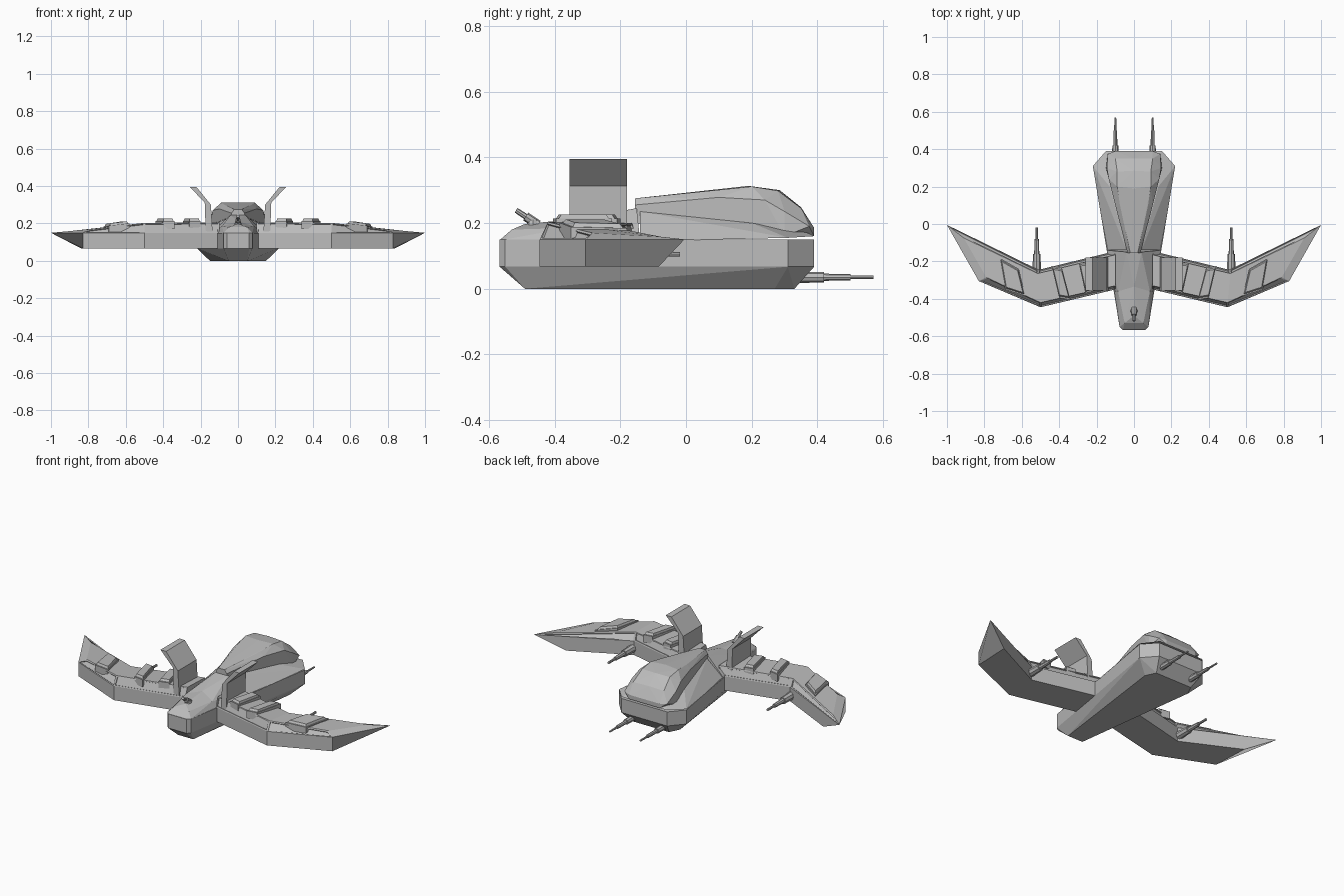
import bpy, bmesh
from mathutils import Vector

if "Cube" in bpy.data.objects:
    bpy.data.objects.remove(bpy.data.objects["Cube"], do_unlink=True)

grey = bpy.data.materials.new("hull grey")
grey.use_nodes = True
grey.diffuse_color = (0.5, 0.5, 0.5, 1)
grey.node_tree.nodes["Principled BSDF"].inputs["Base Color"].default_value = (0.5, 0.5, 0.5, 1)


def finish(name, bm, mirrored=False):
    bmesh.ops.recalc_face_normals(bm, faces=bm.faces)
    mesh = bpy.data.meshes.new(name)
    bm.to_mesh(mesh)
    bm.free()
    mesh.materials.append(grey)
    ob = bpy.data.objects.new(name, mesh)
    bpy.context.collection.objects.link(ob)
    if mirrored:
        ob.modifiers.new("Mirror", 'MIRROR').use_clip = False
    return ob


def solid(name, half):
    """Convex faceted block, symmetric about x = 0."""
    bm = bmesh.new()
    for x, y, z in half:
        for s in ((1, -1) if x else (1,)):
            bm.verts.new((s * x, y, z))
    res = bmesh.ops.convex_hull(bm, input=bm.verts)
    loose = set(res["geom_interior"]) | set(res["geom_unused"])
    bmesh.ops.delete(bm, geom=[v for v in loose if isinstance(v, bmesh.types.BMVert)], context='VERTS')
    bmesh.ops.dissolve_limit(bm, angle_limit=0.02, verts=bm.verts, edges=bm.edges)
    return finish(name, bm)


def prism(name, bottom, top):
    """Mirrored block between two matching outlines."""
    bm = bmesh.new()
    a = [bm.verts.new(p) for p in bottom]
    b = [bm.verts.new(p) for p in top]
    n = len(a)
    bm.faces.new(a)
    bm.faces.new(b)
    for i in range(n):
        bm.faces.new((a[i], a[(i + 1) % n], b[(i + 1) % n], b[i]))
    return finish(name, bm, True)


def barrel(name, start, direction, steps, sides=8, mirrored=True):
    """Stepped gun: steps are (distance, radius) pairs along the direction."""
    bm = bmesh.new()
    turn = Vector((0, 0, 1)).rotation_difference(Vector(direction)).to_matrix().to_4x4()
    for (d0, r0), (d1, r1) in zip(steps[::2], steps[1::2]):
        new = bmesh.ops.create_cone(bm, cap_ends=True, segments=sides, radius1=r0,
                                    radius2=r1, depth=d1 - d0)["verts"]
        bmesh.ops.translate(bm, verts=new, vec=(0, 0, (d0 + d1) / 2))
    bmesh.ops.transform(bm, matrix=turn, verts=bm.verts)
    bmesh.ops.translate(bm, verts=bm.verts, vec=start)
    return finish(name, bm, mirrored)


# Main hull with chamfered keel
outline = [(.06, -.567), (.077, -.55), (.22, .31), (.15, .39)]
solid("lower_hull", [(x, y, z) for z in (.067, .15) for x, y in outline]
      + [(.05, -.49, 0), (.15, .27, 0), (.12, .33, 0)])

# Tail cap, neck and rear shoulders
solid("tail_cap", [(.06, -.567, .148), (.077, -.55, .15), (.05, -.53, .18), (0, -.49, .197),
                   (.105, -.36, .15), (.085, -.36, .185), (0, -.335, .212)])
solid("neck", [(.108, -.36, .14), (.085, -.36, .185), (0, -.335, .212),
               (.146, -.14, .15), (.04, -.15, .245)])
solid("shoulders", [(.146, -.14, .145), (.22, .31, .155), (.15, .39, .16), (.04, -.14, .235),
                    (.13, .2, .2), (.13, .37, .17)])

# Faceted canopy
solid("canopy", [(.035, -.155, .2), (.035, -.155, .255), (.02, -.155, .275), (.1, .1, .278),
                 (.075, .1, .3), (.09, .2, .311), (0, .19, .313), (.135, .24, .27),
                 (.145, .3, .235), (.09, .28, .298), (0, .285, .3), (.1, .35, .245), (0, .35, .248),
                 (.14, .375, .19), (.1, .39, .185), (.1, .39, .16), (.15, .3, .16), (.07, 0, .175)])

# Wings: vertical lower walls, sloping rims with recessed strips
base = [(.1, -.35), (.5, -.445), (.83, -.305), (.84, -.083), (.51, -.245), (.1, -.145)]
edge = base[:3] + [(1, -.005)] + base[4:]
crown = [(.1, -.33, .206), (.5, -.42, .203), (.79, -.285, .17),
         (.91, -.075, .158), (.515, -.265, .195), (.1, -.165, .2)]
bm = bmesh.new()
rings = [[bm.verts.new(p) for p in ring] for ring in
         ([(x, y, .067) for x, y in base], [(x, y, .15) for x, y in edge], crown)]
rims = []
for level, (low, high) in enumerate(zip(rings, rings[1:])):
    for i in range(6):
        j = (i + 1) % 6
        f = bm.faces.new((low[i], low[j], high[j], high[i]))
        if level and i in (0, 1, 3, 4):
            rims.append(f)
for ring in (rings[0], rings[2]):
    bm.faces.new((ring[0], ring[1], ring[4], ring[5]))
    bm.faces.new(ring[1:5])
bmesh.ops.recalc_face_normals(bm, faces=bm.faces)
bmesh.ops.inset_individual(bm, faces=rims, thickness=.009, depth=0)
bmesh.ops.inset_individual(bm, faces=rims, thickness=.001, depth=-.006)
finish("wings", bm, True)


# Raised wing panels, each a chamfered slab with a smaller plate on top
def shrink(corners, k, lift):
    c = sum((Vector(p) for p in corners), Vector()) / len(corners)
    return [c.lerp(Vector(p), k) + Vector((0, 0, lift)) for p in corners]


panels = {
    "inner_panel": [(.2, -.355, .2), (.24, -.2, .2), (.295, -.21, .2), (.26, -.37, .2)],
    "middle_panel": [(.34, -.405, .2), (.385, -.235, .2), (.44, -.225, .2), (.4, -.395, .2)],
    "outer_panel": [(.58, -.385, .187), (.615, -.24, .186), (.72, -.18, .17), (.69, -.35, .174)],
}
for name, quad in panels.items():
    prism(name, shrink(quad, 1, -.03), shrink(quad, 1, .014))
    prism(name + "_plate", shrink(quad, .93, .01), shrink(quad, .8, .026))

# Bent fins beside the neck
fin = [(.135, .14), (.145, .3), (.222, .395), (.258, .395), (.178, .312), (.172, .14)]
prism("fins", [(x, -.355, z) for x, z in fin], [(x, -.18, z) for x, z in fin])

# Stepped guns on the hull rear and wing trailing edges
barrel("hull_guns", (.1, .3, .035), (0, 1, 0),
       [(0, .018), (.12, .016), (.1, .011), (.2, .01), (.2, .006), (.27, .005)])
barrel("wing_guns", (.52, -.28, .105), (0, 1, 0),
       [(0, .024), (.12, .02), (.12, .014), (.2, .011), (.2, .007), (.262, .007)])

# Small turret on the tail
barrel("tail_turret", (0, -.465, .185), (0, 0, 1), [(0, .022), (.025, .015)], mirrored=False)
barrel("tail_gun", (0, -.45, .195), (0, -.84, .55),
       [(0, .014), (.045, .014), (.04, .009), (.08, .008)], mirrored=False)
